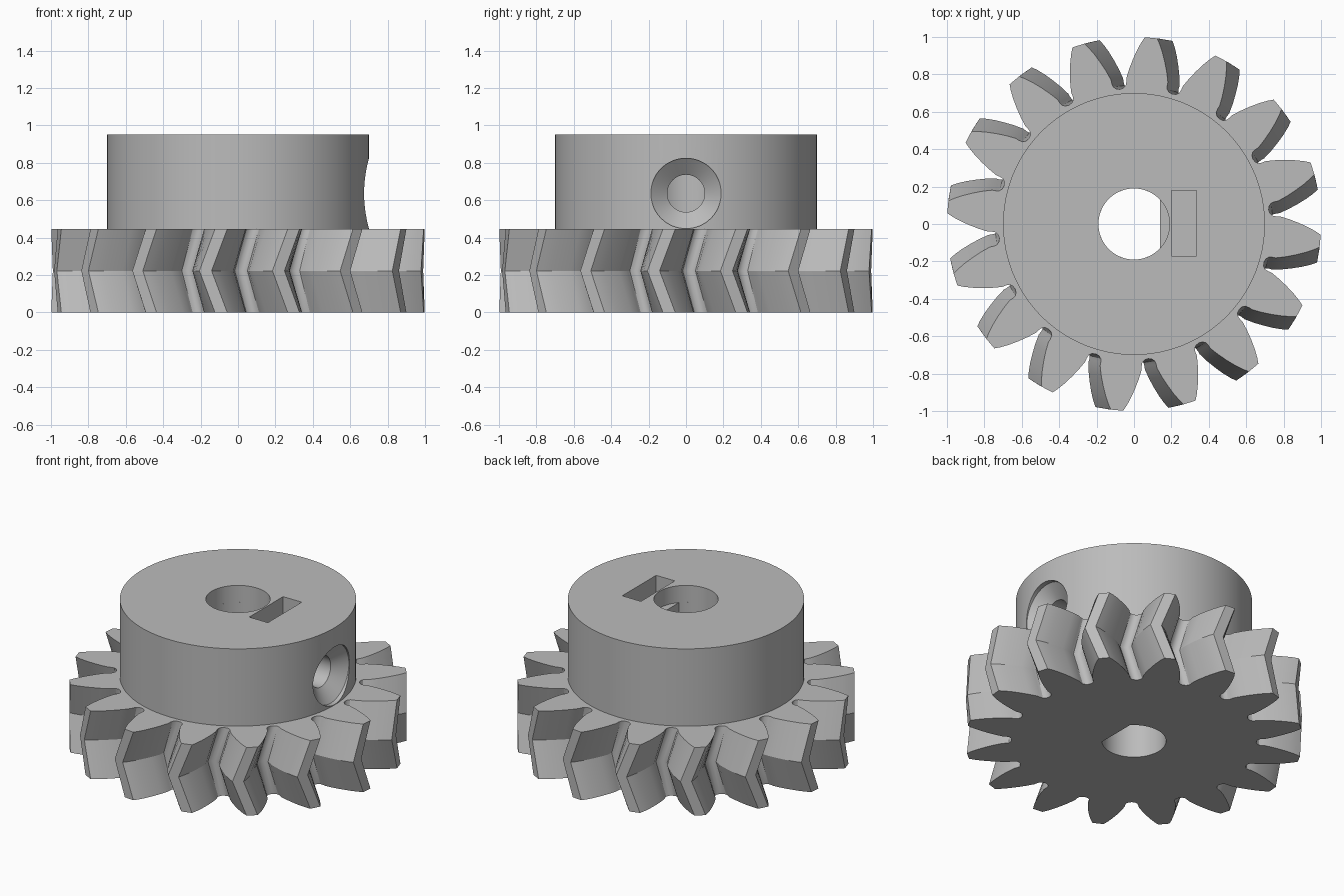
import bpy
import bmesh
from math import sin, cos, pi, radians, acos

cube = bpy.data.objects.get("Cube")
if cube:
    bpy.data.objects.remove(cube, do_unlink=True)

TEETH = 16
GEAR_TOP, HUB_TOP = 0.445, 0.95
SCREW_Z = 0.636

grey = bpy.data.materials.new("plain grey")
grey.use_nodes = True
GREY = (0.5, 0.5, 0.5, 1)
grey.diffuse_color = GREY
grey.node_tree.nodes["Principled BSDF"].inputs["Base Color"].default_value = GREY


def loft(name, rings):
    """Solid skinned through equal-length rings of points, capped at both ends."""
    bm = bmesh.new()
    loops = [[bm.verts.new(p) for p in ring] for ring in rings]
    n = len(loops[0])
    for low, high in zip(loops, loops[1:]):
        for i in range(n):
            j = (i + 1) % n
            bm.faces.new((low[i], low[j], high[j], high[i]))
    bm.faces.new(loops[0][::-1])
    bm.faces.new(loops[-1])
    bmesh.ops.recalc_face_normals(bm, faces=bm.faces)
    mesh = bpy.data.meshes.new(name)
    bm.to_mesh(mesh)
    bm.free()
    mesh.materials.append(grey)
    obj = bpy.data.objects.new(name, mesh)
    bpy.context.collection.objects.link(obj)
    return obj


def circle(r, n=96):
    return [(r * cos(2 * pi * i / n), r * sin(2 * pi * i / n)) for i in range(n)]


def prism(name, outline, z0, z1):
    return loft(name, [[(x, y, z) for x, y in outline] for z in (z0, z1)])


def cut(obj, *cutters):
    for c in cutters:
        mod = obj.modifiers.new("cut", "BOOLEAN")
        mod.operation = "DIFFERENCE"
        mod.solver = "EXACT"
        mod.object = c
        bpy.context.view_layer.objects.active = obj
        bpy.ops.object.modifier_apply(modifier=mod.name)


def gear_ring(z, turn):
    """Tooth outline at one height; each flank is (radius, half width)."""
    flank = [(0.78, 0.112), (0.83, 0.101), (0.88, 0.086),
             (0.93, 0.068), (0.97, 0.05), (1.0, 0.033)]
    # rounded root, measured from the middle of the gap
    root = [(0.724, 0.0), (0.729, 0.02), (0.742, 0.034), (0.76, 0.039)]
    pitch = 2 * pi / TEETH
    half = [(r, pitch / 2 - w / r) for r, w in root] + [(r, w / r) for r, w in flank]
    tooth = [(r, -a) for r, a in half] + [(r, a) for r, a in half[:0:-1]]
    points = []
    for k in range(TEETH):
        for r, a in tooth:
            t = a + turn + k * pitch
            points.append((r * cos(t), r * sin(t), z))
    return points


# Herringbone gear: the middle ring is turned against both faces
start, twist = radians(-5.2), radians(4.8)
gear = loft("herringbone_gear", [
    gear_ring(0, start),
    gear_ring(GEAR_TOP / 2, start - twist),
    gear_ring(GEAR_TOP, start)])

# Hub collar
hub = prism("hub_collar", circle(0.7, 128), GEAR_TOP, HUB_TOP)

# D-shaped bore, round near the top
bore_r, flat_x = 0.19, 0.14
corner = acos(flat_x / bore_r)
d_shape = []
for i in range(65):
    t = corner + (2 * pi - 2 * corner) * i / 64
    d_shape.append((bore_r * cos(t), bore_r * sin(t)))
d_bore = prism("d_bore_cutter", d_shape, -0.2, 1.2)
round_bore = prism("round_bore_cutter", circle(bore_r), 0.84, 1.2)

# Pocket for the nut
nut_pocket = prism("nut_pocket_cutter",
                   [(0.2, -0.17), (0.335, -0.17), (0.335, 0.18), (0.2, 0.18)], 0.46, 1.2)

# Countersunk screw hole from the side
screw_hole = loft("screw_hole_cutter", [
    [(x, y, z + SCREW_Z) for y, z in circle(r, 64)]
    for x, r in ((0.1, 0.1), (0.6, 0.1), (0.67, 0.188), (0.8, 0.188))])

cut(gear, d_bore)
cut(hub, d_bore, round_bore, nut_pocket, screw_hole)

for cutter in (d_bore, round_bore, nut_pocket, screw_hole):
    bpy.data.objects.remove(cutter, do_unlink=True)

# Smooth curved walls, keep hard edges
for obj in (gear, hub):
    bpy.ops.object.select_all(action="DESELECT")
    obj.select_set(True)
    bpy.context.view_layer.objects.active = obj
    bpy.ops.object.shade_smooth_by_angle(angle=radians(30))
